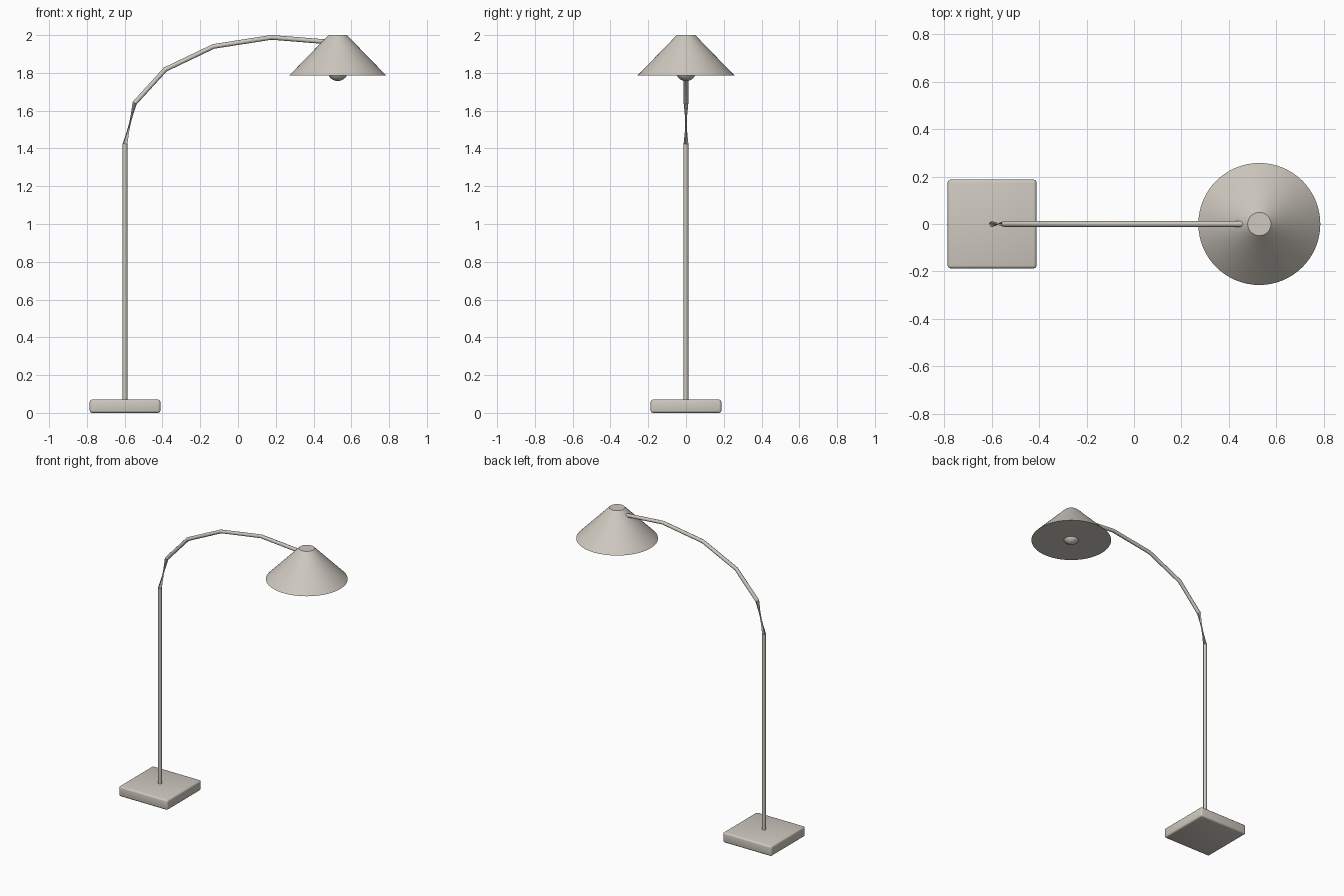
import bpy, bmesh, math
from mathutils import Vector, Matrix

cube = bpy.data.objects.get("Cube")
if cube:
    bpy.data.objects.remove(cube, do_unlink=True)

BASE_X, SHADE_X = -0.598, 0.528

# One warm grey finish for the whole lamp
finish = bpy.data.materials.new("warm_grey")
finish.use_nodes = True
colour = (0.62, 0.58, 0.52, 1)
finish.diffuse_color = colour
finish.node_tree.nodes["Principled BSDF"].inputs["Base Color"].default_value = colour


def make_part(name, bm, angle=35):
    """Turn a bmesh into a smooth shaded object with sharp edges kept."""
    mesh = bpy.data.meshes.new(name)
    bm.to_mesh(mesh)
    bm.free()
    obj = bpy.data.objects.new(name, mesh)
    bpy.context.collection.objects.link(obj)
    mesh.materials.append(finish)
    bpy.ops.object.select_all(action='DESELECT')
    obj.select_set(True)
    bpy.context.view_layer.objects.active = obj
    bpy.ops.object.shade_smooth_by_angle(angle=math.radians(angle))
    return obj


# Square base with rounded edges
bm = bmesh.new()
bmesh.ops.create_cube(bm, size=1)
bmesh.ops.scale(bm, vec=(0.374, 0.374, 0.07), verts=bm.verts)
bmesh.ops.translate(bm, vec=(BASE_X, 0, 0.035), verts=bm.verts)
bmesh.ops.bevel(bm, geom=bm.edges[:], offset=0.012, segments=3,
                profile=0.5, affect='EDGES')
make_part("base", bm)

# Pole and bent arm: rings swept along a path, half turned above the pole
path = [Vector((x, 0, z)) for x, z in (
    (BASE_X, 0.05), (BASE_X, 1.425), (-0.547, 1.64), (-0.385, 1.818),
    (-0.13, 1.94), (0.177, 1.988), (0.49, 1.963))]
SIDES, RADIUS = 8, 0.0125
bm = bmesh.new()
rings = []
for i, point in enumerate(path):
    before = (point - path[i - 1]).normalized() if i else Vector((0, 0, 1))
    after = (path[i + 1] - point).normalized() if i < len(path) - 1 else before
    along = (before + after).normalized()
    side = Vector((0, 1, 0))
    out = side.cross(along)
    turn = math.pi if i > 1 else 0
    rings.append([bm.verts.new(point + RADIUS * (out * math.cos(a) + side * math.sin(a)))
                  for a in (turn + math.tau * k / SIDES for k in range(SIDES))])
for low, high in zip(rings, rings[1:]):
    for k in range(SIDES):
        n = (k + 1) % SIDES
        bm.faces.new((low[k], low[n], high[n], high[k]))
bm.faces.new(rings[0][::-1])
bm.faces.new(rings[-1])
make_part("pole_and_arm", bm, 50)

# Conical shade, closed at both ends
bm = bmesh.new()
bmesh.ops.create_cone(bm, cap_ends=True, segments=64, radius1=0.257,
                      radius2=0.049, depth=0.214,
                      matrix=Matrix.Translation((SHADE_X, 0, 1.893)))
make_part("shade", bm)

# Bulb showing below the shade
bm = bmesh.new()
bmesh.ops.create_uvsphere(bm, u_segments=32, v_segments=16, radius=0.055,
                          matrix=Matrix.Translation((SHADE_X, 0, 1.812)))
make_part("bulb", bm)
